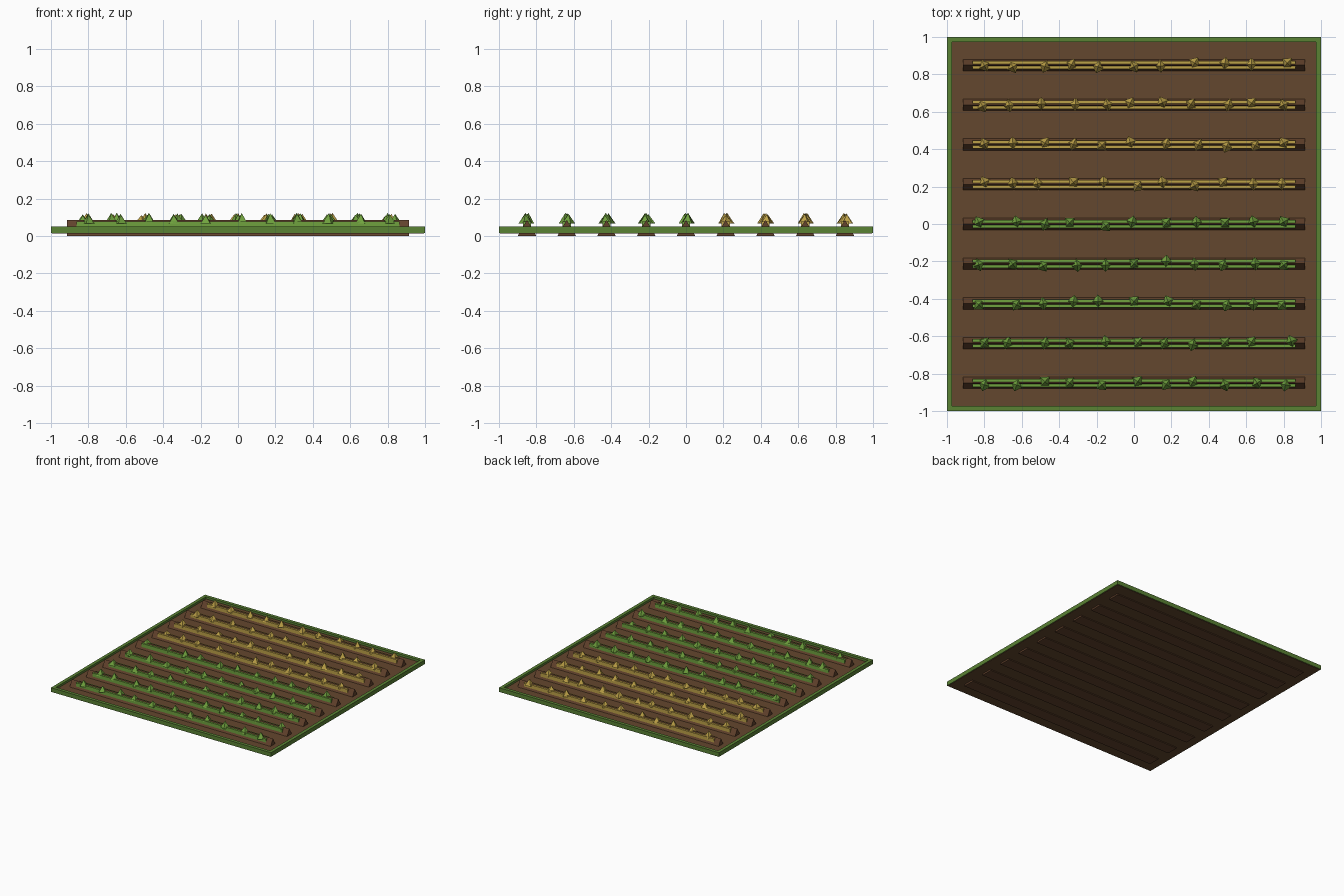
import bpy, bmesh, math, random
from mathutils import Matrix

if "Cube" in bpy.data.objects:
    bpy.data.objects.remove(bpy.data.objects["Cube"])

random.seed(4)


def material(name, rgb):
    m = bpy.data.materials.new(name)
    lin = [((c / 255 + 0.055) / 1.055) ** 2.4 for c in rgb]
    m.diffuse_color = (*lin, 1)
    m.use_nodes = True
    m.node_tree.nodes["Principled BSDF"].inputs["Base Color"].default_value = m.diffuse_color
    return m


soil = material("soil brown", (100, 71, 46))
ridge_mat = material("ridge brown", (98, 66, 44))
border_mat = material("border green", (90, 130, 52))
green = material("crop green", (112, 162, 62))
gold = material("crop gold", (190, 162, 72))


def finish(bm, name, mat):
    me = bpy.data.meshes.new(name)
    bmesh.ops.recalc_face_normals(bm, faces=bm.faces)
    bm.to_mesh(me)
    bm.free()
    me.materials.append(mat)
    ob = bpy.data.objects.new(name, me)
    bpy.context.collection.objects.link(ob)
    return ob


def add_box(bm, x0, x1, y0, y1, z0, z1):
    mat = Matrix.Translation(((x0 + x1) / 2, (y0 + y1) / 2, (z0 + z1) / 2)) \
        @ Matrix.Diagonal((x1 - x0, y1 - y0, z1 - z0, 1))
    bmesh.ops.create_cube(bm, size=1, matrix=mat)


# soil slab
bm = bmesh.new()
add_box(bm, -0.995, 0.995, -0.995, 0.995, 0.013, 0.033)
finish(bm, "soil_bed", soil)

# grass border: four bars around the slab
bm = bmesh.new()
for s in (-1, 1):
    add_box(bm, -1, 1, *sorted((s, s * 0.973)), 0.016, 0.05)
    add_box(bm, *sorted((s, s * 0.973)), -0.973, 0.973, 0.016, 0.05)
finish(bm, "grass_border", border_mat)

# sideways wander of the plants, in hundredths, one line per row from front to back
WANDER = [
    (1, 2, 1, -2, -1, 2, 1, -1, 0, 1, 0),
    (1, -3, 1, -2, 1, 2, 0, -1, 0, -2, 3),
    (-2, 2, 0, 0, -3, 0, 2, 1, 1, -1, -2),
    (-2, 0, 0, 2, 1, 0, 1, 0, -1, 0, -1),
    (-2, 2, 1, -2, 1, -1, 1, 1, 0, -1, -1),
    (1, 0, -3, 0, 0, 2, -1, 0, -1, -1, -2),
    (1, 0, 1, 0, -1, -2, 1, 2, 1, 0, -1),
    (0, -2, -1, 1, 2, -2, -1, -2, 2, -2, -1),
    (1, 0, 1, -1, -3, 0, -2, 0, 0, -2, 1),
]

for row, wander in enumerate(WANDER):
    y = -0.85 + row * 0.2125
    crop = green if row < 5 else gold

    # triangular soil ridge
    bm = bmesh.new()
    prof = [(-0.05, 0), (0.05, 0), (0, 0.086)]
    a = [bm.verts.new((-0.913, y + p, z)) for p, z in prof]
    f = bm.faces.new(a)
    ext = bmesh.ops.extrude_face_region(bm, geom=[f], use_keep_orig=True)
    moved = [v for v in ext["geom"] if isinstance(v, bmesh.types.BMVert)]
    bmesh.ops.translate(bm, verts=moved, vec=(1.826, 0, 0))
    finish(bm, f"soil_ridge_{row}", ridge_mat)

    # twin crop strips straddling the ridge crest
    bm = bmesh.new()
    for s in (-1, 1):
        y0, y1 = sorted((y + s * 0.006, y + s * 0.022))
        add_box(bm, -0.863, 0.863, y0, y1, 0.04, 0.078)
    finish(bm, f"crop_strips_{row}", crop)

    # pointed leafy tufts
    bm = bmesh.new()
    for i, w in enumerate(wander):
        x = (i - 5) * 0.162 + w / 100
        h = random.uniform(0.042, 0.056)
        m = Matrix.Translation((x, y + random.uniform(-0.012, 0.012), 0.068 + h / 2)) \
            @ Matrix.Rotation(random.uniform(0, math.pi), 4, 'Z')
        bmesh.ops.create_cone(bm, cap_ends=True, segments=4, radius1=0.036,
                              radius2=0, depth=h, matrix=m)
    finish(bm, f"crop_tufts_{row}", crop)
